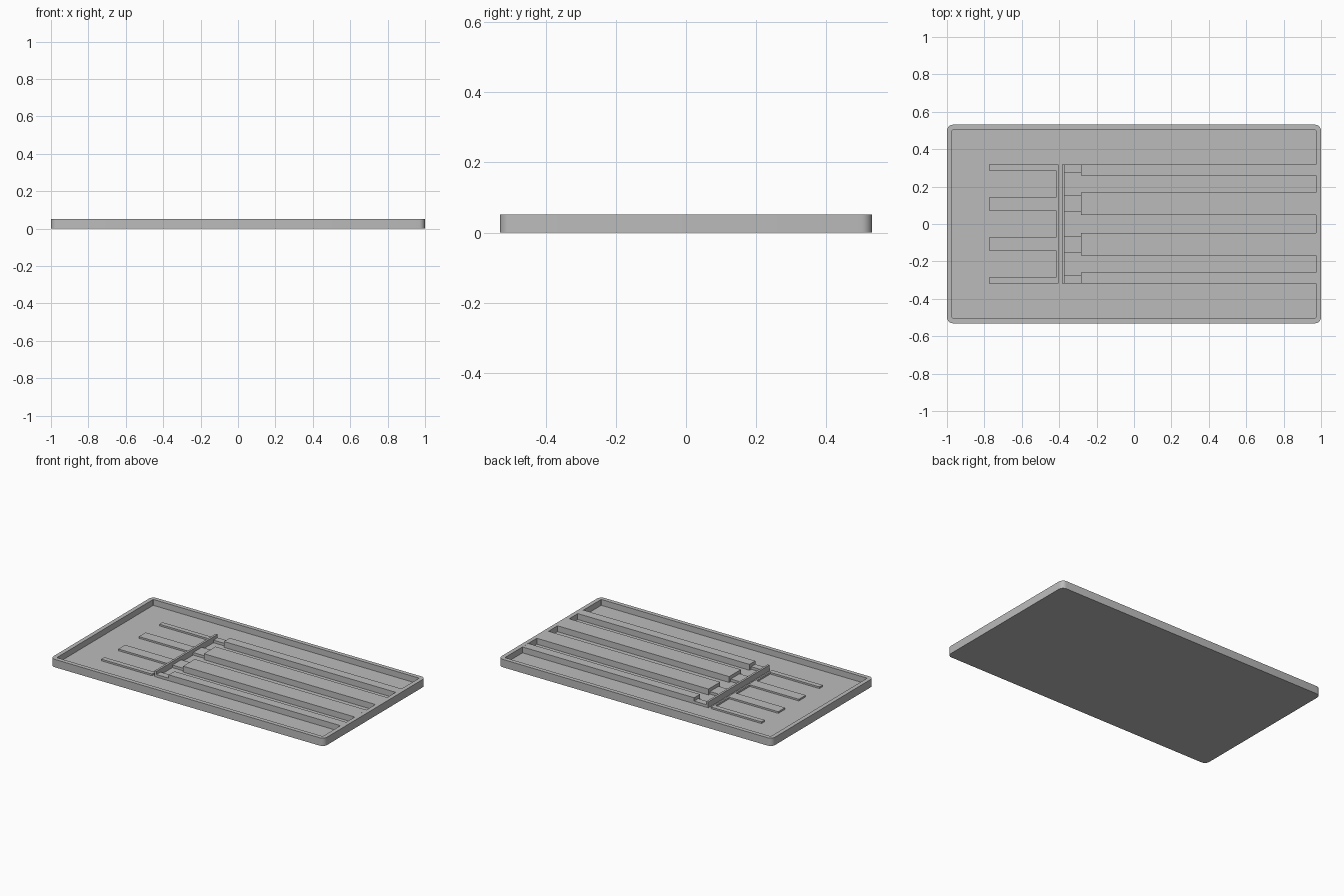
import bpy
import bmesh
from mathutils import Vector

cube = bpy.data.objects.get("Cube")
if cube:
    bpy.data.objects.remove(cube, do_unlink=True)

grey = bpy.data.materials.new("plain_grey")
grey.use_nodes = True
colour = (0.5, 0.5, 0.5, 1)
grey.diffuse_color = colour
grey.node_tree.nodes["Principled BSDF"].inputs["Base Color"].default_value = colour

HALF_X, HALF_Y, HEIGHT = 1.0, 0.531, 0.052
FLOOR, RIM = 0.013, 0.028
IN_X = HALF_X - RIM
SPAN = 0.319             # half width of the inner fittings
WALL_X = (-0.386, -0.372)
STEP_X = -0.283          # where the tall rails begin


def add_box(bm, x, y, z):
    made = bmesh.ops.create_cube(bm, size=1)["verts"]
    for v in made:
        v.co = Vector([a + (b - a) * (c + 0.5) for (a, b), c in zip((x, y, z), v.co)])
    return made


def finish(bm, name):
    bmesh.ops.recalc_face_normals(bm, faces=bm.faces)
    mesh = bpy.data.meshes.new(name)
    bm.to_mesh(mesh)
    bm.free()
    mesh.materials.append(grey)
    obj = bpy.data.objects.new(name, mesh)
    bpy.context.collection.objects.link(obj)
    return obj


def box(name, x, y, z):
    bm = bmesh.new()
    add_box(bm, x, y, z)
    return finish(bm, name)


# Tray: rounded slab with the top inset and pushed down to the floor
bm = bmesh.new()
add_box(bm, (-HALF_X, HALF_X), (-HALF_Y, HALF_Y), (0, HEIGHT))
upright = [e for e in bm.edges if abs(e.verts[0].co.z - e.verts[1].co.z) > HEIGHT / 2]
bmesh.ops.bevel(bm, geom=upright, offset=0.032, segments=5, profile=0.5, affect='EDGES')
bm.normal_update()
top = max(bm.faces, key=lambda f: f.calc_center_median().z)
bmesh.ops.inset_region(bm, faces=[top], thickness=RIM)
inner = bmesh.ops.extrude_discrete_faces(bm, faces=[top])["faces"][0]
for v in inner.verts:
    v.co.z = FLOOR
tray = finish(bm, "tray")
bpy.context.view_layer.objects.active = tray
tray.select_set(True)
bpy.ops.object.shade_smooth_by_angle()

# Rails flush with the rim, low stubs joining them to the cross wall, and low fingers
for side, label in ((1, "back"), (-1, "front")):
    def mirrored(a, b):
        return tuple(sorted((a * side, b * side)))
    for kind, rail, stub, finger in (
            ("outer", (0.258, SPAN), (0.276, SPAN), (0.286, SPAN)),
            ("inner", (0.047, 0.169), (0.063, 0.154), (0.072, 0.143))):
        part = f"{label}_{kind}"
        box(part + "_rail", (STEP_X, IN_X), mirrored(*rail), (FLOOR, HEIGHT))
        box(part + "_stub", (WALL_X[1], STEP_X), mirrored(*stub), (FLOOR, 0.03))
        box(part + "_finger", (-0.775, -0.416), mirrored(*finger), (FLOOR, 0.024))

# Cross wall, and the spine of the fingers across a narrow slot from it
box("cross_wall", WALL_X, (-SPAN, SPAN), (FLOOR, HEIGHT))
box("finger_spine", (-0.416, -0.405), (-SPAN, SPAN), (FLOOR, 0.024))
